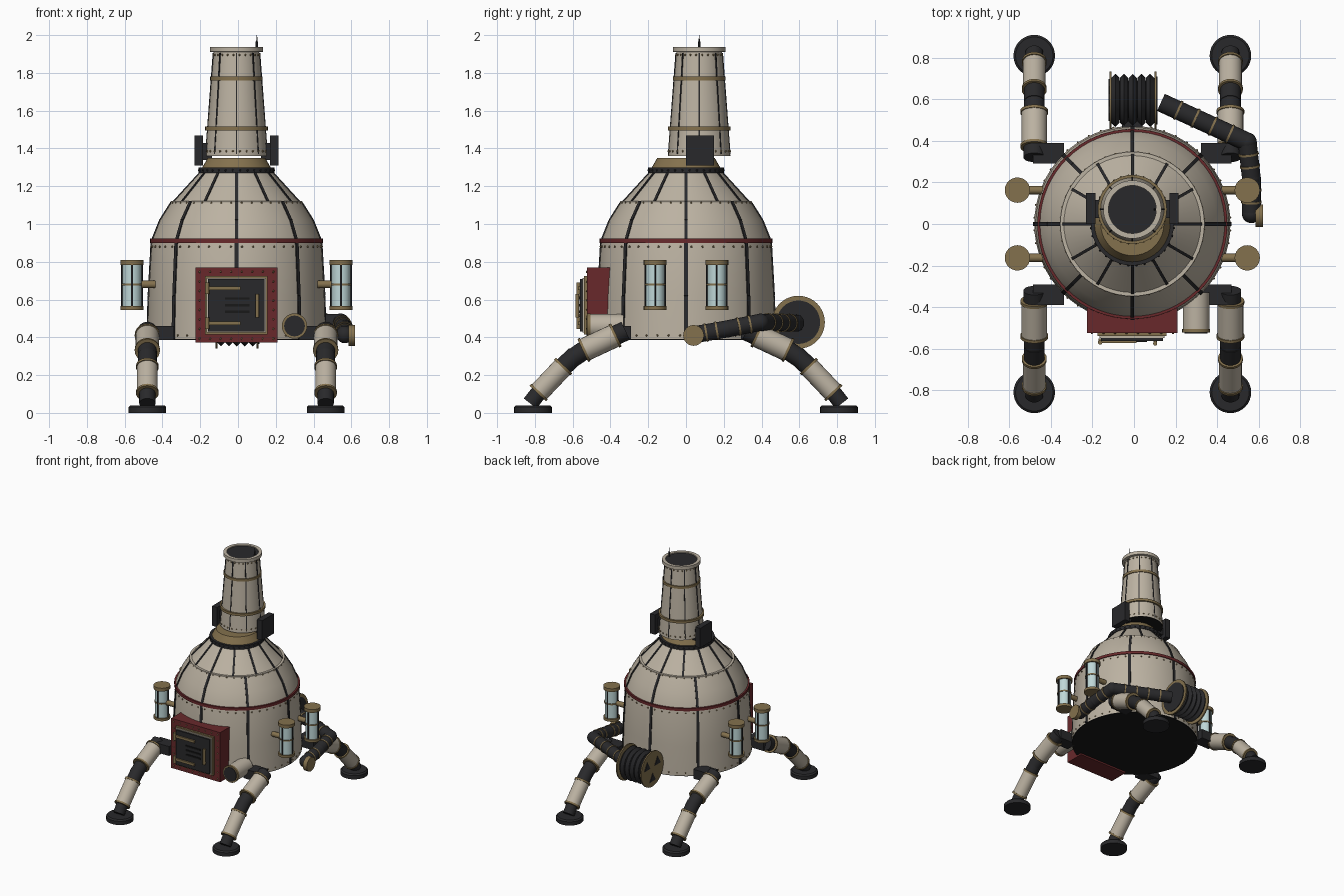
import bpy, bmesh, math
from mathutils import Vector, Matrix

old = bpy.data.objects.get("Cube")
if old:
    bpy.data.objects.remove(old, do_unlink=True)

X0 = -0.008  # sideways shift of the hull, the hose sticks out on one side


def material(name, r, g, b):
    m = bpy.data.materials.new(name)
    m.use_nodes = True
    m.diffuse_color = (r, g, b, 1)
    m.node_tree.nodes["Principled BSDF"].inputs["Base Color"].default_value = (r, g, b, 1)
    return m


CREAM = material("cream paint", 0.50, 0.445, 0.36)
BRASS = material("aged brass", 0.23, 0.165, 0.075)
RED = material("dark red", 0.14, 0.022, 0.024)
BLACK = material("black iron", 0.022, 0.022, 0.024)
SOOT = material("soot", 0.009, 0.009, 0.009)
GLASS = material("pale glass", 0.52, 0.68, 0.68)


class Part:
    """Collects coloured primitives into one object."""

    def __init__(self, name):
        self.name, self.bm, self.mats = name, bmesh.new(), []

    def paint(self, verts, mat):
        if mat not in self.mats:
            self.mats.append(mat)
        for f in {f for v in verts for f in v.link_faces}:
            f.material_index = self.mats.index(mat)

    def tube(self, p, q, r, mat, r2=None, seg=24):
        p, q = Vector(p), Vector(q)
        rot = (q - p).to_track_quat('Z', 'Y').to_matrix().to_4x4()
        out = bmesh.ops.create_cone(
            self.bm, cap_ends=True, segments=seg, radius1=r, radius2=r if r2 is None else r2,
            depth=(q - p).length, matrix=Matrix.Translation((p + q) / 2) @ rot)
        self.paint(out["verts"], mat)

    def box(self, lo, hi, mat, turn=None):
        lo, hi = Vector(lo), Vector(hi)
        m = Matrix.Translation((lo + hi) / 2) @ Matrix.Diagonal((*(hi - lo), 1))
        out = bmesh.ops.create_cube(self.bm, size=1, matrix=turn @ m if turn else m)
        self.paint(out["verts"], mat)

    def lathe(self, profile, mat, y=0, seg=64):
        rings = [[self.bm.verts.new((r * math.cos(t), y + r * math.sin(t), z))
                  for t in (2 * math.pi * i / seg for i in range(seg))] for r, z in profile]
        for a, b in zip(rings, rings[1:]):
            for i in range(seg):
                j = (i + 1) % seg
                self.bm.faces.new((a[i], a[j], b[j], b[i]))
        self.paint([v for ring in rings for v in ring], mat)

    def seams(self, profile, count, width, y=0, start=0.0, mat=BLACK):
        """Flat strips lying along a turned surface."""
        for k in range(count):
            spin = Matrix.Translation((0, y, 0)) @ Matrix.Rotation(start + math.tau * k / count, 4, 'Z')
            for (r1, z1), (r2, z2) in zip(profile, profile[1:]):
                length = math.hypot(r2 - r1, z2 - z1)
                tilt = Matrix.Rotation(math.atan2(r2 - r1, z2 - z1), 4, 'Y')
                m = spin @ Matrix.Translation((r1, 0, z1)) @ tilt
                self.box((-.006, -width / 2, 0), (.005, width / 2, length), mat, m)

    def rivet(self, p, mat=CREAM, r=.006):
        out = bmesh.ops.create_icosphere(self.bm, subdivisions=1, radius=r,
                                         matrix=Matrix.Translation(p))
        self.paint(out["verts"], mat)

    def rivet_ring(self, r, z, count, y=0, mat=BRASS):
        for k in range(count):
            a = math.tau * (k + .5) / count
            self.rivet((r * math.cos(a), y + r * math.sin(a), z), mat)

    def finish(self, shift=X0):
        me = bpy.data.meshes.new(self.name)
        bmesh.ops.recalc_face_normals(self.bm, faces=self.bm.faces)
        self.bm.to_mesh(me)
        self.bm.free()
        for m in self.mats:
            me.materials.append(m)
        me.shade_smooth()
        me.set_sharp_from_angle(angle=math.radians(35))
        ob = bpy.data.objects.new(self.name, me)
        ob.location.x = shift
        bpy.context.collection.objects.link(ob)


# Hull: tapered drum, curved shoulder, upper cone
drum = [(.472, .39), (.466, .62), (.45, .90)]
shoulder = [(.445, .92), (.405, 1.02), (.343, 1.118)]
cone = [(.333, 1.118), (.185, 1.28)]
hull = Part("hull")
hull.lathe(drum + shoulder + cone, CREAM)
hull.tube((0, 0, .385), (0, 0, .395), .47, SOOT, seg=64)
hull.tube((0, 0, .90), (0, 0, .922), .457, RED, seg=64)
hull.tube((0, 0, 1.112), (0, 0, 1.122), .347, CREAM, seg=64)
hull.finish()

seams = Part("hull_seams")
seams.seams(drum, 8, .02)
seams.seams(shoulder, 8, .018)
seams.seams(cone, 12, .014)
seams.finish()

rivets = Part("hull_rivets")
rivets.rivet_ring(.453, .88, 48)
rivets.rivet_ring(.472, .41, 48)
rivets.rivet_ring(.345, 1.112, 40)
rivets.finish()

# Neck collar under the chimney
collar = Part("neck_collar")
collar.tube((0, 0, 1.27), (0, 0, 1.298), .20, BLACK, seg=40)
collar.tube((0, 0, 1.298), (0, 0, 1.35), .182, BRASS, .152, seg=40)
collar.rivet_ring(.2, 1.284, 32, mat=BLACK)
collar.finish()

# Chimney, set back from the hull centre
CY = .07
stack = [(.165, 1.36), (.12, 1.915)]
chimney = Part("chimney")
chimney.lathe(stack, CREAM, CY, 48)
chimney.tube((0, CY, 1.36), (0, CY, 1.366), .163, SOOT, seg=48)
chimney.lathe([(.12, 1.91), (.14, 1.912), (.14, 1.938), (.115, 1.938), (.115, 1.925)], CREAM, CY, 48)
chimney.tube((0, CY, 1.92), (0, CY, 1.93), .116, BLACK, seg=48)
for z, r in ((1.505, .166), (1.77, .139)):
    chimney.tube((0, CY, z - .01), (0, CY, z + .01), r, BRASS, seg=48)
chimney.seams([(.161, 1.37), (.121, 1.905)], 8, .007, CY)
chimney.rivet_ring(.164, 1.385, 28, CY)
chimney.rivet_ring(.123, 1.895, 24, CY)
chimney.finish()

antenna = Part("antenna")
antenna.tube((.108, CY, 1.93), (.108, CY, 1.965), .007, BLACK, seg=8)
antenna.tube((.108, CY, 1.965), (.108, CY, 2.0), .004, BLACK, .001, seg=8)
antenna.finish()

brackets = Part("chimney_brackets")
for s in (-1, 1):
    x = sorted((s * .178, s * .222))
    brackets.box((x[0], 0, 1.31), (x[1], .148, 1.468), BLACK)
    x = sorted((s * .13, s * .18))
    brackets.box((x[0], .03, 1.34), (x[1], .115, 1.43), BLACK)
brackets.finish()

# Furnace door: red surround, brass edge, iron panel, straps and handle
door = Part("furnace_door")
door.box((-.217, -.525, .372), (.217, -.37, .77), RED)
door.box((-.168, -.54, .415), (.165, -.52, .725), BRASS)
door.box((-.158, -.548, .425), (.155, -.53, .715), CREAM)
door.box((-.15, -.562, .432), (.147, -.53, .708), BLACK)
for z in (.66, .475):
    door.box((-.162, -.572, z - .01), (.02, -.55, z + .01), BRASS)
    door.tube((-.155, -.57, z - .03), (-.155, -.57, z + .03), .011, BRASS, seg=12)
for z in (.535, .57, .605):
    door.box((-.06, -.568, z - .006), (.07, -.55, z + .006), SOOT)
door.tube((.11, -.575, .505), (.11, -.575, .63), .01, BRASS, seg=12)
for z in (.515, .62):
    door.tube((.11, -.575, z), (.11, -.55, z), .008, BRASS, seg=8)
for k in range(8):
    u = -.195 + .39 * k / 7
    for z in (.392, .748):
        door.rivet((u, -.525, z), BRASS)
    for x in (-.195, .195):
        door.rivet((x, -.525, .57 + u * .9), BRASS)
door.finish()

# Side intake next to the door
intake = Part("intake_port")
intake.tube((.307, -.33, .46), (.307, -.52, .46), .064, CREAM)
intake.tube((.307, -.505, .46), (.307, -.523, .46), .067, BRASS)
intake.tube((.307, -.52, .46), (.307, -.528, .46), .055, BLACK)
intake.finish()

# Four caged lanterns
for sx in (-1, 1):
    for sy in (-1, 1):
        x, y = sx * .553, sy * .163
        lamp = Part("lantern")
        lamp.tube((x, y, .555), (x, y, .80), .05, GLASS)
        for z, h, r in ((.555, .02, .061), (.797, .026, .061), (.68, .01, .055)):
            lamp.tube((x, y, z - h / 2), (x, y, z + h / 2), r, BRASS)
        for k in range(4):
            a = math.tau * k / 4
            px, py = x + .053 * math.cos(a), y + .053 * math.sin(a)
            lamp.tube((px, py, .555), (px, py, .79), .005, BLACK, seg=6)
        lamp.tube((x - sx * .05, y, .68), (sx * .43, y, .68), .02, BRASS, seg=12)
        lamp.finish()

# Four jointed legs
for sx in (-1, 1):
    for sy in (-1, 1):
        def at(y, z):
            return Vector((sx * .472, sy * y, z))
        leg = Part("leg")
        lo, hi = sorted((sx * .33, sx * .477)), sorted((sy * .29, sy * .39))
        leg.box((lo[0], hi[0], .385), (lo[1], hi[1], .46), BLACK)
        for p, q, r, mat in (
                (at(.32, .435), at(.39, .402), .052, BLACK), (at(.375, .41), at(.54, .333), .062, CREAM),
                (at(.53, .338), at(.6, .29), .05, BLACK), (at(.585, .305), at(.66, .235), .05, BLACK),
                (at(.65, .245), at(.78, .108), .055, CREAM), (at(.77, .12), at(.825, .05), .043, BLACK)):
            leg.tube(p, q, r, mat)
            if mat is CREAM:  # brass cuffs at both ends
                d = (q - p).normalized() * .007
                for c in (p, q):
                    leg.tube(c - d, c + d, r + .005, BRASS)
        leg.tube(at(.81, .0), at(.81, .03), .1, BLACK, seg=32)
        leg.tube(at(.81, .03), at(.81, .04), .1, BLACK, .09, seg=32)
        leg.finish()

# Hose reel on the back
RY, RZ = .595, .48
reel = Part("hose_reel")
reel.tube((-.105, RY, RZ), (.112, RY, RZ), .095, BLACK, seg=32)
for k in range(5):
    x = -.082 + .042 * k
    reel.tube((x - .02, RY, RZ), (x, RY, RZ), .108, BLACK, .128, seg=32)
    reel.tube((x, RY, RZ), (x + .02, RY, RZ), .128, BLACK, .108, seg=32)
for s in (-1, 1):
    x = .003 + s * .108
    reel.tube((x - .005, RY, RZ), (x + .005, RY, RZ), .14, BRASS, seg=40)
reel.tube((.115, RY, RZ), (.121, RY, RZ), .115, BLACK, seg=32)
for k in range(3):  # openings in the outer flange
    a = math.tau * k / 3 + .5
    y, z = RY + .075 * math.cos(a), RZ + .075 * math.sin(a)
    reel.tube((-.114, y, z), (-.108, y, z), .042, BLACK, seg=3)
reel.box((-.05, .42, .44), (.05, .55, .52), BLACK)
reel.finish()

# Hose: straight runs, round elbows and brass clamps
path = [Vector(p) for p in ((.13, .585, .475), (.545, .395, .48), (.565, .22, .445), (.565, .05, .415))]
hose = Part("hose")
for p, q in zip(path, path[1:]):
    hose.tube(p, q, .045, BLACK)
    d = (q - p).normalized() * .005
    steps = 5 if (q - p).length > .3 else 3
    for k in range(1, steps):
        c = p.lerp(q, k / steps)
        hose.tube(c - d, c + d, .049, BRASS)
for p in path[1:]:
    out = bmesh.ops.create_uvsphere(hose.bm, u_segments=20, v_segments=10, radius=.046,
                                    matrix=Matrix.Translation(p))
    hose.paint(out["verts"], BLACK)
hose.tube((.585, .04, .41), (.62, .04, .41), .055, BRASS)
hose.finish(0)
